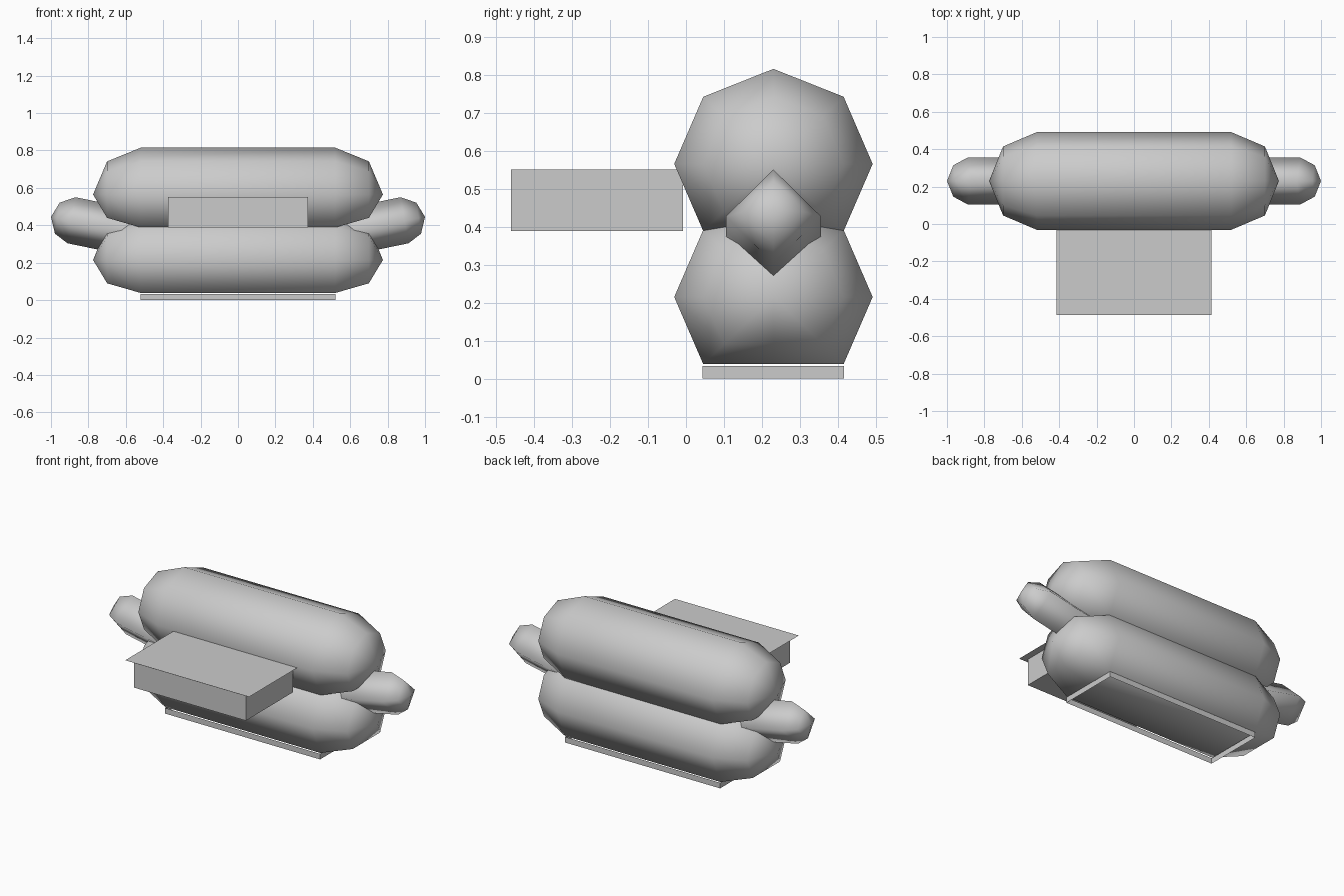
import bpy, bmesh
from math import sin, cos, pi, atan2

if "Cube" in bpy.data.objects:
    bpy.data.objects.remove(bpy.data.objects["Cube"])

YC = 0.23  # depth centre of the bun and sausage


def finish(name, bm, smooth=False):
    if len(bm.faces) > 1:
        bmesh.ops.recalc_face_normals(bm, faces=bm.faces)
    me = bpy.data.meshes.new(name)
    bm.to_mesh(me)
    bm.free()
    for p in me.polygons:
        p.use_smooth = smooth
    ob = bpy.data.objects.new(name, me)
    bpy.context.collection.objects.link(ob)
    return ob


def skin(name, rings, tips):
    """Bridge a row of vertex rings and close both ends to a tip."""
    bm = bmesh.new()
    loops = [[bm.verts.new(c) for c in r] for r in rings]
    n = len(loops[0])
    for a, b in zip(loops, loops[1:]):
        for i in range(n):
            j = (i + 1) % n
            bm.faces.new((a[i], a[j], b[j], b[i]))
    for loop, tip in ((loops[0], tips[0]), (loops[-1], tips[1])):
        t = bm.verts.new(tip)
        for i in range(n):
            bm.faces.new((loop[i], loop[(i + 1) % n], t))
    return finish(name, bm, True)


def box(name, x, y0, y1, z0, z1, open_ends=False):
    bm = bmesh.new()
    bmesh.ops.create_cube(bm, size=1)
    for v in bm.verts:
        v.co = (v.co.x * 2 * x, (y0 + y1) / 2 + v.co.y * (y1 - y0),
                (z0 + z1) / 2 + v.co.z * (z1 - z0))
    if open_ends:
        bm.normal_update()
        caps = [f for f in bm.faces if abs(f.normal.z) > 0.9]
        bmesh.ops.delete(bm, geom=caps, context='FACES_ONLY')
    return finish(name, bm)


# Bun halves: eight-sided capsules with a flattened underside
def bun(name, zc):
    rings = []
    for x, k in ((-0.70, 0.707), (-0.52, 1), (0.52, 1), (0.70, 0.707)):
        ring = []
        for i in range(8):
            a = i * pi / 4
            ring.append((x, YC + 0.261 * k * cos(a),
                         zc + 0.25 * k * max(sin(a), -0.7071)))
        rings.append(ring)
    return skin(name, rings, ((-0.775, YC, zc), (0.775, YC, zc)))


bun("upper_bun", 0.565)
bun("lower_bun", 0.215)

# Sausage: four-sided tube bent upward at both ends
half = [(0.40, 0.335, 0.125, 0.15), (0.70, 0.388, 0.125, 0.18),
        (0.89, 0.427, 0.125, 0.17), (0.966, 0.438, 0.084, 0.15)]
path = [(-x, z, r, -t) for x, z, r, t in reversed(half)] + half
rings = []
for x, z, r, tilt in path:
    rings.append([(x - r * sin(i * pi / 2) * sin(tilt),
                   YC + r * cos(i * pi / 2),
                   z + r * sin(i * pi / 2) * cos(tilt)) for i in range(4)])
skin("sausage", rings, ((-1, YC, 0.445), (1, YC, 0.445)))

# Hollow plinth under the bun
box("plinth", 0.52, 0.043, 0.416, 0.0, 0.034, open_ends=True)

# Entrance booth
box("booth", 0.375, -0.46, -0.008, 0.388, 0.551)


def sheet(name, corners):
    bm = bmesh.new()
    bm.faces.new([bm.verts.new(c) for c in corners])
    return finish(name, bm)


# Thin roof and front window panel
sheet("booth_roof", [(-0.415, -0.487, 0.553), (0.415, -0.487, 0.553),
                     (0.415, -0.02, 0.553), (-0.415, -0.02, 0.553)])
sheet("booth_window", [(-0.303, -0.462, 0.42), (0.303, -0.462, 0.42),
                       (0.303, -0.462, 0.523), (-0.303, -0.462, 0.523)])
